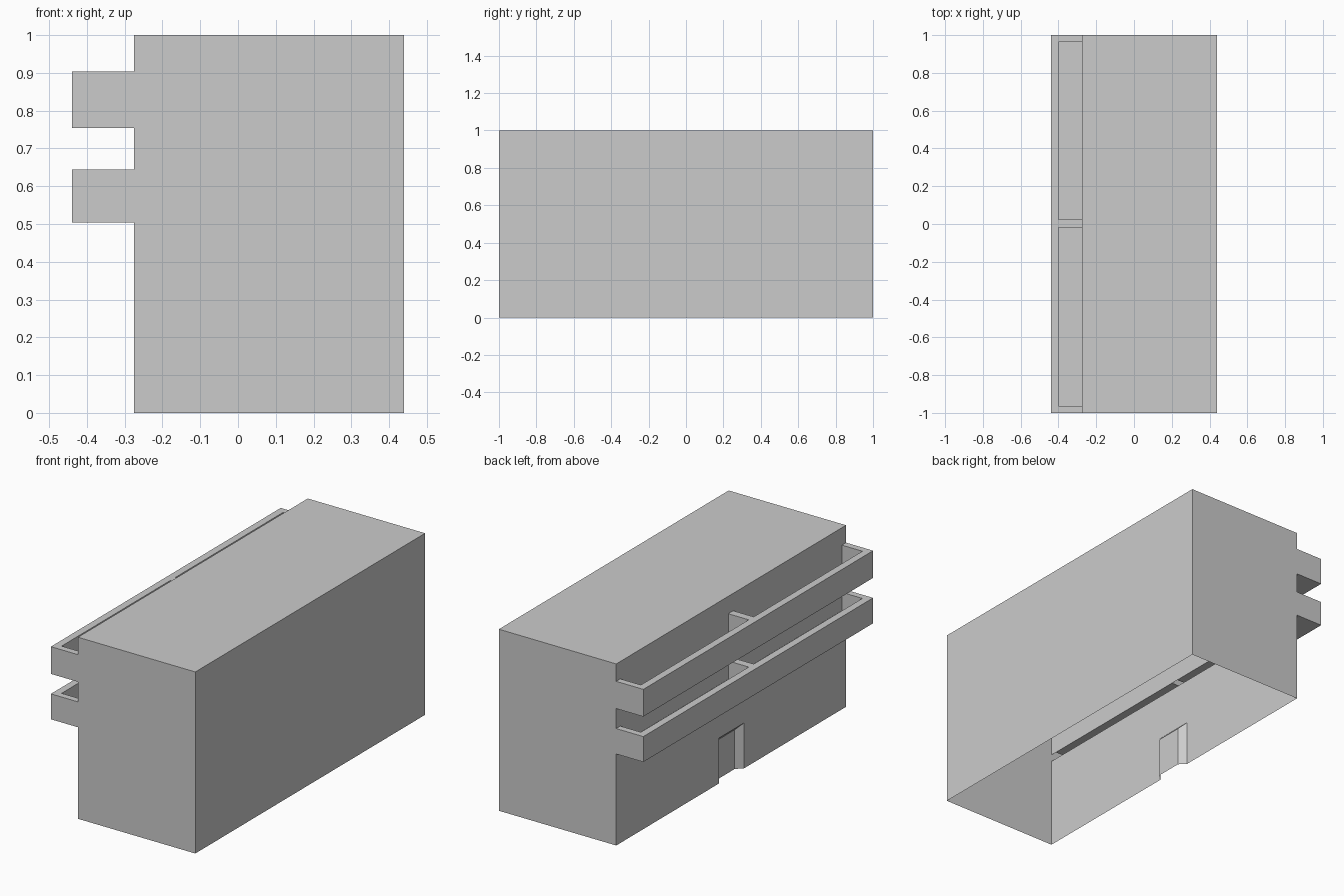
import bpy, bmesh

if "Cube" in bpy.data.objects:
    bpy.data.objects.remove(bpy.data.objects["Cube"])

XB, XR, XW, XF = -0.44, -0.40, -0.275, 0.44     # balcony edge, rail inside, facade, far wall
LEVELS = [(0.504, 0.543, 0.644), (0.754, 0.793, 0.904)]   # underside, floor, rail top


def build(name, quads):
    """Make one welded mesh from polygons."""
    bm = bmesh.new()
    for q in quads:
        bm.faces.new([bm.verts.new(p) for p in q])
    bmesh.ops.remove_doubles(bm, verts=bm.verts, dist=1e-4)
    bmesh.ops.recalc_face_normals(bm, faces=bm.faces)
    me = bpy.data.meshes.new(name)
    bm.to_mesh(me)
    bm.free()
    ob = bpy.data.objects.new(name, me)
    bpy.context.collection.objects.link(ob)
    return ob


def xplane(x, y0, y1, z0, z1):
    return [(x, y0, z0), (x, y1, z0), (x, y1, z1), (x, y0, z1)]


def yplane(y, x0, x1, z0, z1):
    return [(x0, y, z0), (x1, y, z0), (x1, y, z1), (x0, y, z1)]


def zplane(z, x0, x1, y0, y1):
    return [(x0, y0, z), (x1, y0, z), (x1, y1, z), (x0, y1, z)]


# Building shell, open underneath, with slots where the hollow slabs join
(a0, a1, _), (b0, b1, _) = LEVELS
shell = [zplane(1, XW, XF, -1, 1), xplane(XF, -1, 1, 0, 1),
         yplane(-1, XW, XF, 0, 1), yplane(1, XW, XF, 0, 1),
         xplane(XW, -1, 1, a1, b0), xplane(XW, -1, 1, b1, 1)]

# Lower facade with a door recess that tapers inward
DY0, DY1, DZ, T = -0.113, 0.105, 0.25, 0.034
outer = [(XW, DY0, 0), (XW, DY0, DZ), (XW, DY1, DZ), (XW, DY1, 0)]
inner = [(XW + T, DY0 + T, 0), (XW + T, DY0 + T, DZ - T),
         (XW + T, DY1 - T, DZ - T), (XW + T, DY1 - T, 0)]
shell.append([(XW, -1, 0)] + outer + [(XW, 1, 0), (XW, 1, a0), (XW, -1, a0)])
shell.append(inner)
shell += [[outer[i], outer[i + 1], inner[i + 1], inner[i]] for i in range(3)]
build("building_shell", shell)

# Balconies: hollow slab and rails around two bays
xs = [XB, XR, XW]
ys = [-1, -0.964, -0.018, 0.025, 0.964, 1]
for n, (z0, zf, z1) in enumerate(LEVELS):
    faces = [zplane(z0, XB, XW, -1, 1)]
    bay = lambda i, j: i == 1 and j in (1, 3)
    for j in range(5):
        faces.append(xplane(XB, ys[j], ys[j + 1], z0, z1))
        for i in range(2):
            z = zf if bay(i, j) else z1
            faces.append(zplane(z, xs[i], xs[i + 1], ys[j], ys[j + 1]))
        if bay(1, j):
            faces.append(xplane(XR, ys[j], ys[j + 1], zf, z1))
            faces += [yplane(y, XR, XW, zf, z1) for y in (ys[j], ys[j + 1])]
    for y in (-1, 1):
        faces += [yplane(y, xs[i], xs[i + 1], z0, z1) for i in range(2)]
    build(("lower_balcony", "upper_balcony")[n], faces)
